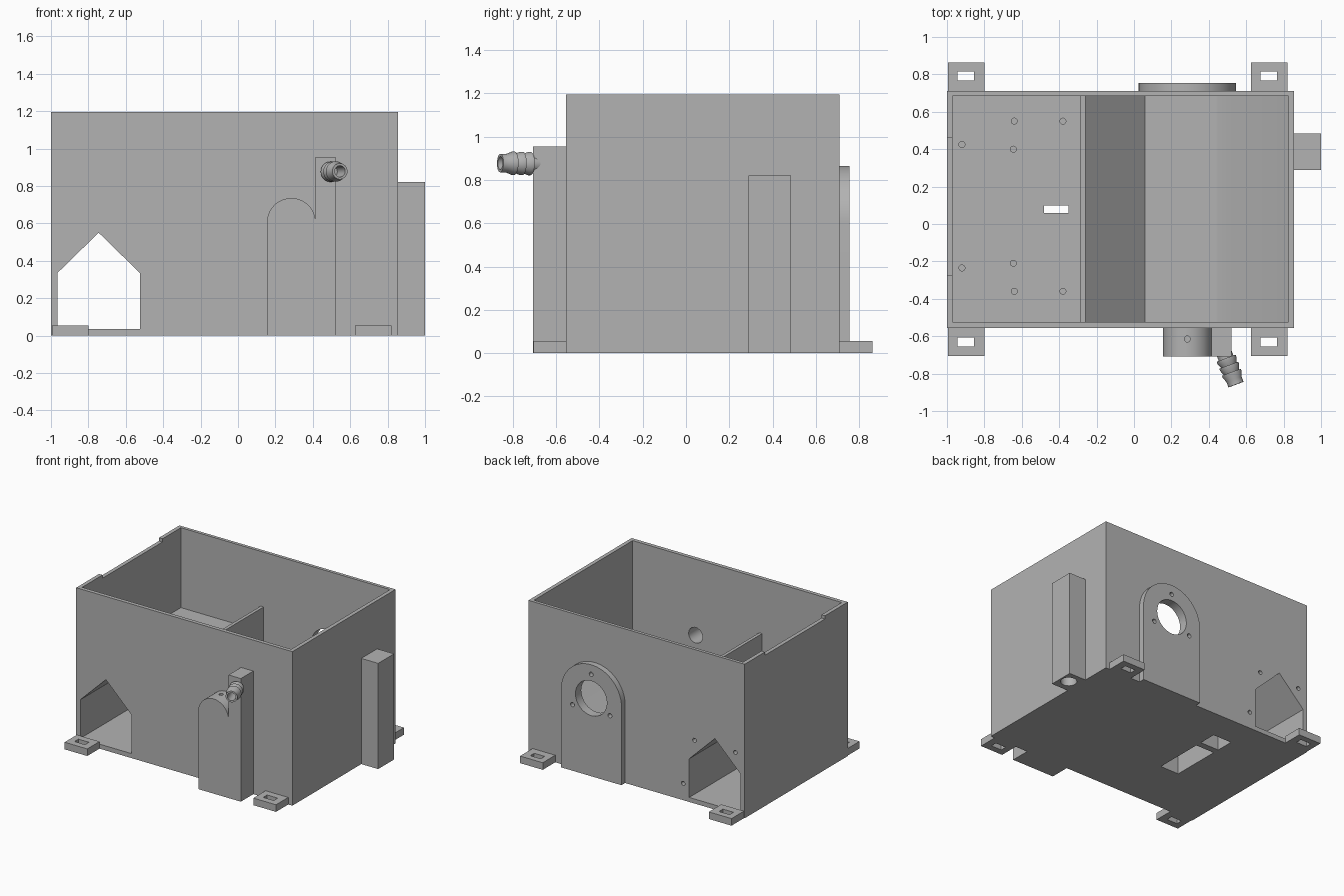
import bpy, bmesh, math
from mathutils import Vector

cube = bpy.data.objects.get("Cube")
if cube:
    bpy.data.objects.remove(cube, do_unlink=True)

grey = bpy.data.materials.new("plain grey")
grey.use_nodes = True
GREY = (0.45, 0.45, 0.45, 1)
grey.diffuse_color = GREY
grey.node_tree.nodes["Principled BSDF"].inputs["Base Color"].default_value = GREY


def finish(name, bm):
    bmesh.ops.recalc_face_normals(bm, faces=bm.faces[:])
    mesh = bpy.data.meshes.new(name)
    bm.to_mesh(mesh)
    bm.free()
    mesh.materials.append(grey)
    ob = bpy.data.objects.new(name, mesh)
    bpy.context.collection.objects.link(ob)
    return ob


def prism(name, pts, lo, hi, axis="y"):
    """Extrude a 2D outline from lo to hi along an axis."""
    place = {"x": lambda u, v: (lo, u, v), "y": lambda u, v: (u, lo, v),
             "z": lambda u, v: (u, v, lo)}[axis]
    bm = bmesh.new()
    face = bm.faces.new([bm.verts.new(place(u, v)) for u, v in pts])
    new = bmesh.ops.extrude_face_region(bm, geom=[face])["geom"]
    step = Vector([(hi - lo) * (axis == a) for a in "xyz"])
    bmesh.ops.translate(bm, vec=step, verts=[g for g in new if isinstance(g, bmesh.types.BMVert)])
    return finish(name, bm)


def rect(u0, u1, v0, v1):
    return [(u0, v0), (u1, v0), (u1, v1), (u0, v1)]


def arc(u, v, r, start=0, end=360, n=32):
    full = end - start == 360
    angles = [math.radians(start + (end - start) * i / n) for i in range(n if full else n + 1)]
    return [(u + r * math.cos(a), v + r * math.sin(a)) for a in angles]


def box(name, x, y, z):
    return prism(name, rect(*x, *y), *z, axis="z")


def cut(cutter, *targets):
    cutter.hide_render = True
    for ob in targets:
        mod = ob.modifiers.new("cut", "BOOLEAN")
        mod.operation = "DIFFERENCE"
        mod.solver = "EXACT"
        mod.object = cutter
        bpy.context.view_layer.objects.active = ob
        bpy.ops.object.modifier_apply(modifier=mod.name)
    bpy.data.objects.remove(cutter, do_unlink=True)


SHAFT = (0.285, 0.605)
FRONT, BACK = -0.555, 0.71

# Main bin with a raised deck, a divider and a sloped hopper
bin_body = box("bin_body", (-1, 0.855), (FRONT, BACK), (0, 1.195))
inside = [(-0.97, 1.3), (-0.97, 0.575), (-0.285, 0.575), (-0.285, 0.77), (-0.26, 0.77),
          (-0.26, 0.47), (0.06, 0.15), (0.44, 0.15), (0.51, 0.19), (0.825, 0.45), (0.825, 1.3)]
cut(prism("cutter", inside, FRONT + 0.03, BACK - 0.025), bin_body)

# Gabled tunnel through the bin
gable = [(-0.965, 0.035), (-0.525, 0.035), (-0.525, 0.335), (-0.745, 0.55), (-0.965, 0.335)]
cut(prism("cutter", gable, -1, 1), bin_body)

# Lowered stretch of the side rim
cut(box("cutter", (-1.1, -0.9), (-0.275, 0.46), (1.17, 1.3)), bin_body)

# Underside pockets and the cable slot in the deck
for y in ((-0.11, 0.28), (0.33, 0.47)):
    cut(box("cutter", (-0.5, -0.34), y, (-0.1, 0.5)), bin_body)
cut(box("cutter", (-0.48, -0.35), (0.06, 0.1), (0.4, 0.7)), bin_body)

# Screw holes in the deck
for x, y in ((-0.92, 0.425), (-0.92, -0.235), (-0.64, 0.55), (-0.38, 0.55),
             (-0.645, 0.4), (-0.645, -0.21), (-0.64, -0.36), (-0.38, -0.36)):
    cut(prism("cutter", arc(x, y, 0.016, n=16), 0.555, 0.7, "z"), bin_body)

# Screw holes around the tunnel at the back
for x, z in ((-0.57, 0.49), (-0.92, 0.49), (-0.473, 0.13)):
    cut(prism("cutter", arc(x, z, 0.016, n=16), BACK - 0.06, 0.8), bin_body)

# Motor mount plate on the back
mount_outline = [(0.025, 0), (0.545, 0)] + arc(*SHAFT, 0.26, 0, 180)
motor_mount = prism("motor_mount", mount_outline, BACK, 0.755)
cut(prism("cutter", arc(*SHAFT, 0.135), 0.6, 0.9), bin_body, motor_mount)
for angle in (90, 210, 330):
    u, v = arc(*SHAFT, 0.185, angle, angle + 1, 1)[0]
    cut(prism("cutter", arc(u, v, 0.017, n=16), 0.72, 0.9), motor_mount)

# Front housing: arched bearing cover beside a tall post
housing_outline = ([(0.155, 0), (0.52, 0), (0.52, 0.955), (0.415, 0.955), (0.415, 0.62)]
                   + arc(*SHAFT, 0.13, 5, 180, 24))
front_housing = prism("front_housing", housing_outline, -0.708, FRONT)
cut(prism("cutter", arc(*SHAFT, 0.06), -0.66, -0.4), bin_body, front_housing)
cut(prism("cutter", arc(0.285, -0.615, 0.016, n=16), 0.64, 0.8, "z"), front_housing)

# Side cable channel with a round bore in its underside
side_channel = box("side_channel", (0.855, 1), (0.29, 0.485), (0, 0.82))
cut(prism("cutter", arc(0.93, 0.39, 0.058), -0.1, 0.7, "z"), side_channel)

# Slotted mounting feet
for side, x in (("right", -0.995), ("left", 0.625)):
    for end, y0, y1 in (("front", -0.705, FRONT), ("back", BACK, 0.863)):
        foot = box(f"{side}_{end}_foot", (x, x + 0.195), (y0, y1), (0, 0.055))
        slot = -0.655 if end == "front" else 0.768
        cut(box("cutter", (x + 0.05, x + 0.14), (slot, slot + 0.048), (-0.1, 0.1)), foot)

# Barbed hose nozzle turned from a profile
profile = [(0, -0.03), (0.042, -0.03), (0.042, 0.03)]
for i in range(3):
    z = 0.03 + i * 0.04
    profile += [(0.054, z), (0.054, z + 0.012), (0.043, z + 0.04)]
profile += [(0.043, 0.18), (0.03, 0.18), (0.03, 0.06), (0, 0.06)]
bm = bmesh.new()
verts = [bm.verts.new((r, 0, z)) for r, z in profile]
edges = [bm.edges.new(pair) for pair in zip(verts, verts[1:])]
bmesh.ops.spin(bm, geom=verts + edges, axis=(0, 0, 1), cent=(0, 0, 0),
               angle=math.tau, steps=28, use_duplicate=False)
bmesh.ops.remove_doubles(bm, verts=bm.verts[:], dist=0.0005)
nozzle = finish("hose_nozzle", bm)
nozzle.location = (0.482, -0.69, 0.875)
nozzle.rotation_euler = Vector((0.06, -0.16, 0.003)).to_track_quat("Z", "Y").to_euler()

# Smooth the round surfaces and keep the edges crisp
bpy.ops.object.select_all(action="DESELECT")
for ob in (bin_body, motor_mount, front_housing, side_channel, nozzle):
    ob.select_set(True)
bpy.context.view_layer.objects.active = bin_body
bpy.ops.object.shade_smooth_by_angle(angle=math.radians(25))
